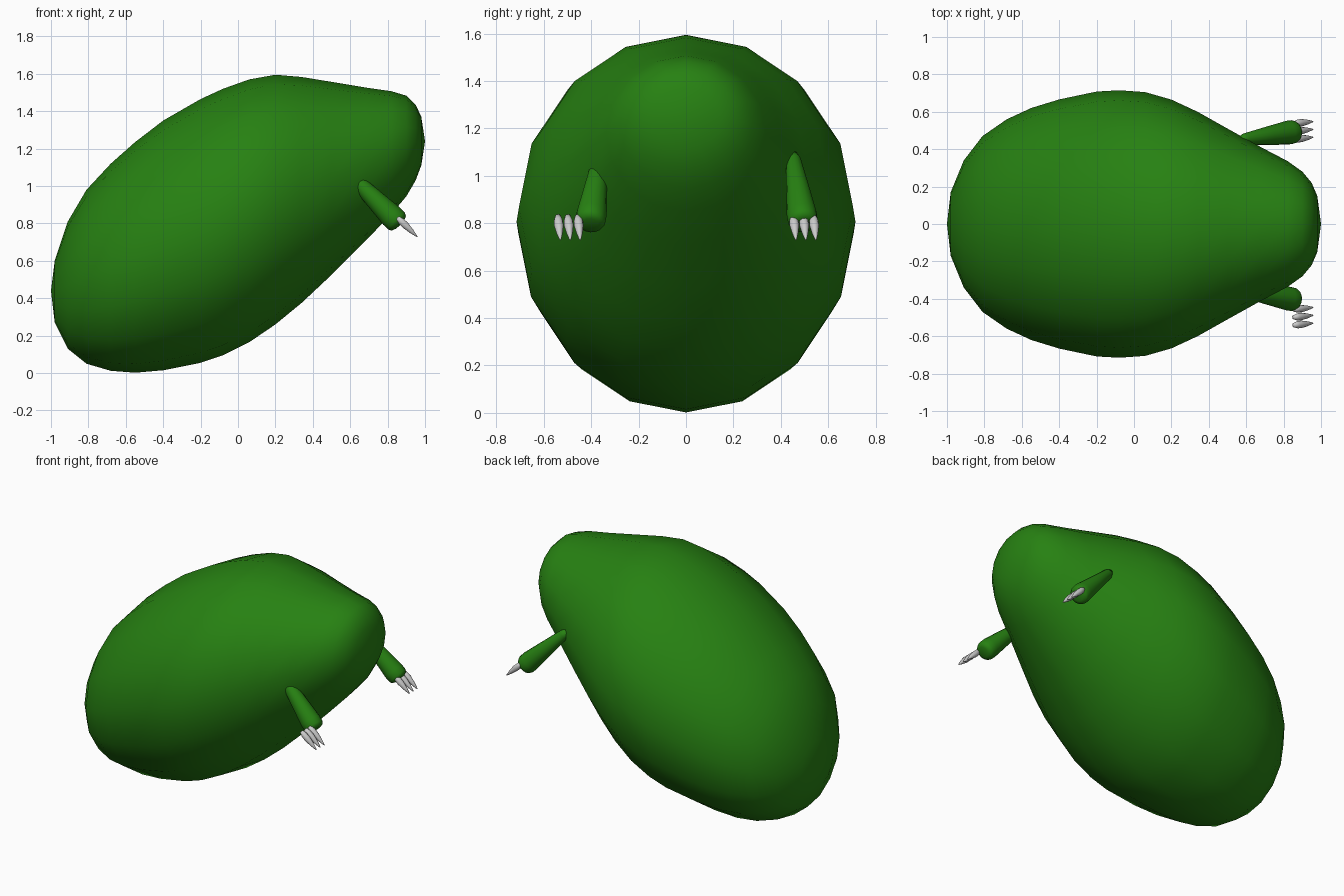
import bpy, bmesh, math
from mathutils import Vector

if "Cube" in bpy.data.objects:
    bpy.data.objects.remove(bpy.data.objects["Cube"])

green = bpy.data.materials.new("green_skin")
green.diffuse_color = (0.02, 0.22, 0.006, 1)
green.use_nodes = True
green.node_tree.nodes["Principled BSDF"].inputs["Base Color"].default_value = green.diffuse_color


def loft(name, start, rings, end, mat=None):
    """Skin a list of rings (equal point counts), closed by a pole at each end."""
    bm = bmesh.new()
    a, b = bm.verts.new(start), bm.verts.new(end)
    loops = [[bm.verts.new(p) for p in ring] for ring in rings]
    n = len(loops[0])
    for i in range(n):
        j = (i + 1) % n
        bm.faces.new((a, loops[0][j], loops[0][i]))
        bm.faces.new((b, loops[-1][i], loops[-1][j]))
        for lo, hi in zip(loops, loops[1:]):
            bm.faces.new((lo[i], lo[j], hi[j], hi[i]))
    bmesh.ops.recalc_face_normals(bm, faces=bm.faces)
    for f in bm.faces:
        f.smooth = True
    mesh = bpy.data.meshes.new(name)
    bm.to_mesh(mesh)
    bm.free()
    obj = bpy.data.objects.new(name, mesh)
    bpy.context.collection.objects.link(obj)
    if mat:
        mesh.materials.append(mat)
    return obj


def spindle(name, p0, p1, profile, sides, mat=None):
    """Round tapered limb from p0 to p1; profile holds (fraction, radius)."""
    p0, p1 = Vector(p0), Vector(p1)
    d = p1 - p0
    v = d.normalized().cross(Vector((0, 1, 0))).normalized()
    u = v.cross(d.normalized())
    angles = [math.tau * k / sides for k in range(sides)]
    rings = [[p0 + d * t + (u * math.cos(a) + v * math.sin(a)) * r for a in angles]
             for t, r in profile]
    return loft(name, p0, rings, p1, mat)


# Body: elliptical cross-sections (x, top z, bottom z, half width)
sections = [
    (-0.98, 0.60, 0.27, 0.17), (-0.91, 0.81, 0.13, 0.34), (-0.81, 0.98, 0.05, 0.47),
    (-0.68, 1.12, 0.012, 0.56), (-0.55, 1.235, 0.002, 0.62), (-0.4, 1.35, 0.015, 0.666),
    (-0.2, 1.465, 0.055, 0.708), (-0.08, 1.52, 0.095, 0.715), (0.06, 1.57, 0.165, 0.705),
    (0.2, 1.595, 0.26, 0.665), (0.34, 1.583, 0.375, 0.60), (0.5, 1.557, 0.525, 0.51),
    (0.68, 1.527, 0.705, 0.41), (0.82, 1.507, 0.85, 0.337), (0.9, 1.483, 0.945, 0.28),
    (0.95, 1.435, 1.03, 0.22), (0.98, 1.37, 1.11, 0.15)]
SIDES = 16
rings = [[(x, w * math.sin(math.tau * k / SIDES),
           (t + b) / 2 + (t - b) / 2 * math.cos(math.tau * k / SIDES)) for k in range(SIDES)]
         for x, t, b, w in sections]
loft("body", (-1, 0, 0.44), rings, (1, 0, 1.24), green)

# Arms (the right one sits further in) and three claws each
arm_profile = [(0, 0.02), (0.08, 0.032), (0.5, 0.05), (0.85, 0.064), (0.94, 0.063),
               (0.98, 0.055), (1, 0.035)]
claw_profile = [(0.02, 0.012), (0.2, 0.019), (0.4, 0.02), (0.7, 0.013), (0.95, 0.004)]
for label, side, wrist_y in (("left", 1, 0.495), ("right", -1, 0.405)):
    spindle(label + "_arm", (0.57, side * (wrist_y - 0.045), 1.09),
            (0.865, side * wrist_y, 0.795), arm_profile, 16, green)
    for i in range(3):
        y = side * 0.497 + (i - 1) * 0.042
        spindle(f"{label}_claw_{i + 1}", (0.852, y - 0.002, 0.832),
                (0.96, y + 0.009, 0.727), claw_profile, 10)
